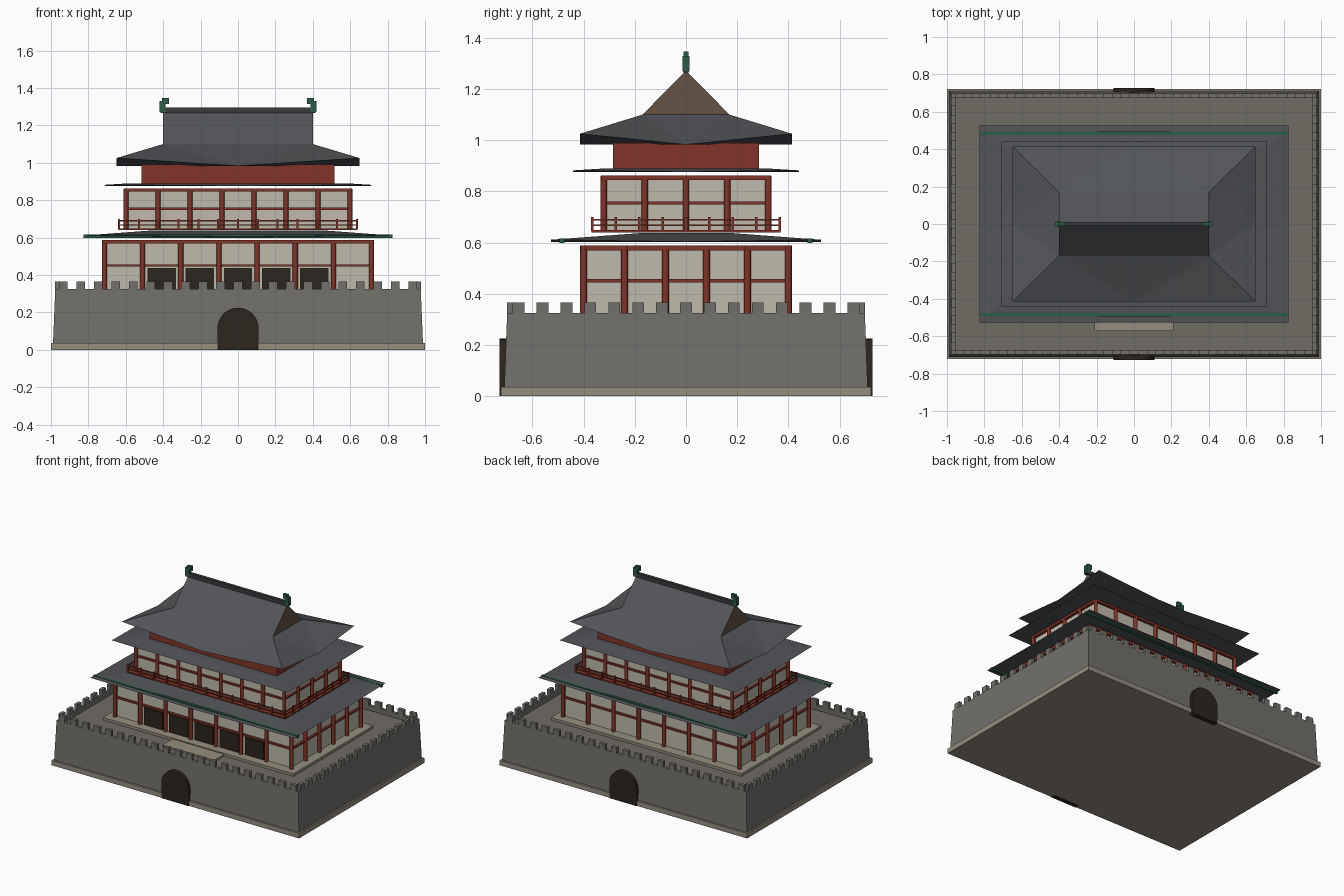
import bpy, bmesh, math

if "Cube" in bpy.data.objects:
    bpy.data.objects.remove(bpy.data.objects["Cube"])


def material(name, r, g, b):
    m = bpy.data.materials.new(name)
    m.diffuse_color = (r, g, b, 1)
    m.use_nodes = True
    m.node_tree.nodes["Principled BSDF"].inputs["Base Color"].default_value = m.diffuse_color
    return m


STONE = material("stone", .17, .163, .147)
PALE = material("pale_stone", .3, .27, .215)
PAVING = material("paving", .16, .15, .13)
PLASTER = material("plaster", .52, .49, .42)
RED = material("red_wood", .22, .035, .022)
TILE = material("roof_tile", .085, .09, .098)
RIDGE = material("ridge_tile", .04, .042, .045)
GREEN = material("green_glaze", .025, .11, .06)
DARK = material("dark_wood", .025, .018, .013)
BROWN = material("gable_wood", .13, .085, .06)


def mesh_object(name, verts, faces, mat):
    me = bpy.data.meshes.new(name)
    me.from_pydata(verts, [], faces)
    me.materials.append(mat)
    ob = bpy.data.objects.new(name, me)
    bpy.context.collection.objects.link(ob)
    return ob


BOX_FACES = [(0, 1, 3, 2), (4, 6, 7, 5), (0, 4, 5, 1), (2, 3, 7, 6), (0, 2, 6, 4), (1, 5, 7, 3)]


def boxes(name, items, mat):
    """One object from boxes given as (x0, x1, y0, y1, z0, z1)."""
    verts, faces = [], []
    for b in items:
        n = len(verts)
        verts += [(x, y, z) for x in b[:2] for y in b[2:4] for z in b[4:]]
        faces += [tuple(i + n for i in f) for f in BOX_FACES]
    return mesh_object(name, verts, faces, mat)


def block(name, x, y, z0, z1, mat):
    return boxes(name, [(-x, x, -y, y, z0, z1)], mat)


def ring(x, y, t, z0, z1):
    """Four bars around a rectangle with outer half sizes x, y."""
    return [(-x, x, s * y - t * (s > 0), s * y + t * (s < 0), z0, z1) for s in (-1, 1)] + \
           [(s * x - t * (s > 0), s * x + t * (s < 0), -y + t, y - t, z0, z1) for s in (-1, 1)]


def perimeter(x, y, nx, ny):
    """Evenly spaced points around a rectangle with nx, ny bays."""
    pts = [(-x + 2 * x * i / nx, s * y) for i in range(nx + 1) for s in (-1, 1)]
    return pts + [(s * x, -y + 2 * y * i / ny) for i in range(1, ny) for s in (-1, 1)]


def columns(name, pts, r, z0, z1, mat):
    bm = bmesh.new()
    for x, y in pts:
        res = bmesh.ops.create_cone(bm, cap_ends=True, segments=12, radius1=r, radius2=r, depth=z1 - z0)
        bmesh.ops.translate(bm, verts=res["verts"], vec=(x, y, (z0 + z1) / 2))
    ob = mesh_object(name, [], [], mat)
    bm.to_mesh(ob.data)
    bm.free()
    for p in ob.data.polygons:
        p.use_smooth = len(p.vertices) == 4
    return ob


def roof(name, outer, inner, z_corner, z_mid, z_in, ridge_z=None):
    """Closed hipped roof with lifted corners; flat top, or gabled up to a ridge."""
    X, Y = outer
    x, y = inner
    v = [(-X, -Y, z_corner), (0, -Y, z_mid), (X, -Y, z_corner), (X, 0, z_mid),
         (X, Y, z_corner), (0, Y, z_mid), (-X, Y, z_corner), (-X, 0, z_mid),
         (-x, -y, z_in), (x, -y, z_in), (x, y, z_in), (-x, y, z_in)]
    f = [(7, 5, 3, 1)]  # flat soffit
    for i in range(4):
        a, m, b = 2 * i, 2 * i + 1, (2 * i + 2) % 8
        p, q = 8 + i, 8 + (i + 1) % 4
        f += [(a, m, p), (m, q, p), (m, b, q), (a, (a - 1) % 8, m)]
    if ridge_z:
        v += [(-x, 0, ridge_z), (x, 0, ridge_z)]
        f += [(8, 9, 13, 12), (10, 11, 12, 13)]
    else:
        f.append((8, 9, 10, 11))
    return mesh_object(name, v, f, TILE)


# Masonry platform: plinth, battered wall, parapet, battlements
block("plinth", 1, .723, 0, .036, PALE)
lo, hi = (.989, .71, .036), (.977, .699, .325)
deck_in = (.955, .677)
corner = [(-1, -1), (1, -1), (1, 1), (-1, 1)]
v = [(sx * a, sy * b, z) for a, b, z in (lo, hi, (*deck_in, .325), (*deck_in, .29)) for sx, sy in corner]
f = [(4 * k + i, 4 * k + (i + 1) % 4, 4 * k + 4 + (i + 1) % 4, 4 * k + 4 + i)
     for k in range(3) for i in range(4)]
mesh_object("platform_wall", v, f + [(3, 2, 1, 0)], STONE)
block("platform_deck", .956, .678, .28, .291, PAVING)
h = .023
merlons = []
for s in (-1, 1):
    merlons += [(i * .0935 - h, i * .0935 + h, s * .687 - .012, s * .687 + .012, .325, .366)
                for i in range(-10, 11)]
    merlons += [(s * .966 - .012, s * .966 + .012, i * .0935 - h, i * .0935 + h, .325, .366)
                for i in range(-7, 8)]
boxes("battlements", merlons, STONE)

# Arched gates, front and back
arc = [(.11 * math.cos(math.pi * i / 16), .115 + .11 * math.sin(math.pi * i / 16)) for i in range(17)]
prof = [(.11, 0)] + arc + [(-.11, 0)]
n = len(prof)
for label, s in (("front", -1), ("back", 1)):
    v = [(x, s * y, z) for y in (.728, .69) for x, z in prof]
    f = [tuple(range(n)), tuple(range(2 * n - 1, n - 1, -1))]
    f += [(i, i + n, (i + 1) % n + n, (i + 1) % n) for i in range(n)]
    mesh_object(label + "_gate", v, f, DARK)

# Lower hall
block("hall_podium", .77, .46, .29, .31, PALE)
boxes("front_step", [(-.21, .21, -.572, -.455, .29, .303)], PALE)
block("lower_hall_walls", .702, .388, .31, .58, PLASTER)
columns("lower_columns", perimeter(.714, .4, 7, 5), .0135, .31, .588, RED)
boxes("lower_beams", ring(.724, .412, .02, .568, .588) + ring(.716, .402, .015, .444, .457), RED)
boxes("front_doors", [(i * .204 - .076, i * .204 + .076, -.396, -.38, .31, .437)
                      for i in range(-2, 3)], DARK)

# Lower roof with green glazed strips
roof("lower_roof", (.825, .527), (.46, .165), .611, .603, .638)
boxes("green_eave_strips", [(-.826, .826, s * .485 - .01, s * .485 + .01, .598, .6155)
                            for s in (-1, 1)], GREEN)

# Upper hall with balcony
block("balcony_floor", .64, .37, .64, .649, RED)
boxes("balcony_rails", ring(.64, .37, .008, .686, .693) + ring(.639, .369, .006, .665, .67), RED)
boxes("balcony_posts", [(x - .005, x + .005, y - .005, y + .005, .645, .7)
                        for x, y in perimeter(.636, .366, 12, 8)], RED)
block("upper_hall_walls", .588, .312, .645, .855, PLASTER)
columns("upper_columns", perimeter(.599, .322, 7, 4), .0125, .645, .86, RED)
boxes("upper_beams", ring(.61, .333, .02, .845, .862) + ring(.602, .326, .014, .748, .76), RED)

# Middle roof and red attic wall
roof("middle_roof", (.712, .441), (.6, .329), .882, .876, .889)
block("attic_wall", .515, .285, .885, .99, RED)

# Top roof: gabled ridge over lifted hips
roof("top_roof", (.65, .415), (.4, .17), 1.025, .983, 1.1, 1.272)
block("main_ridge", .415, .012, 1.265, 1.295, RIDGE)
for label, s in (("left", -1), ("right", 1)):
    mesh_object(label + "_gable", [(s * .4, -.17, 1.1), (s * .4, .17, 1.1), (s * .4, 0, 1.272)],
                [(0, 1, 2) if s > 0 else (2, 1, 0)], BROWN)
    body, head = sorted((s * .42, s * .388)), sorted((s * .405, s * .37))
    boxes(label + "_ridge_ornament", [(*body, -.014, .014, 1.27, 1.33),
                                      (*head, -.01, .01, 1.313, 1.346)], GREEN)
